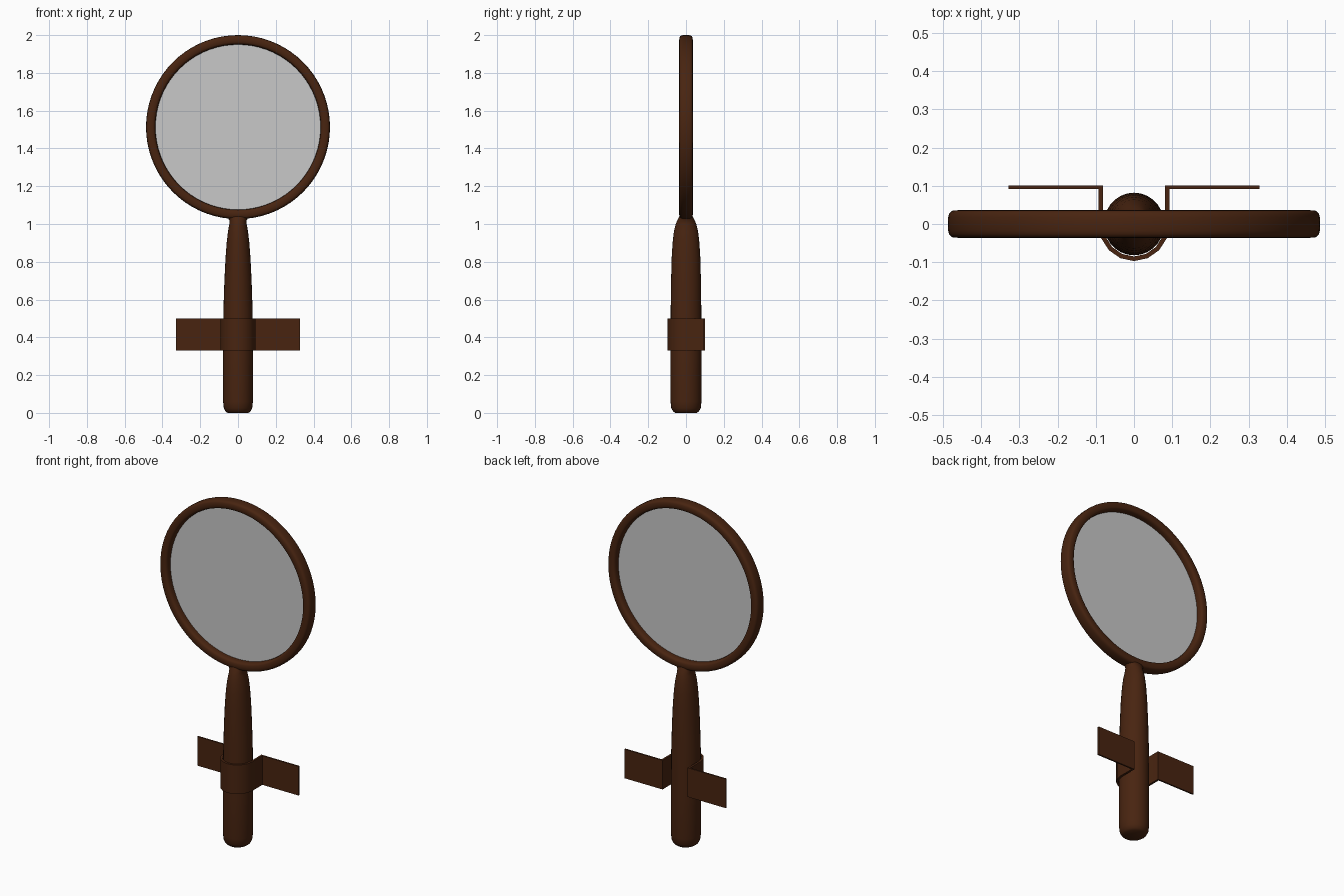
import bpy, bmesh, math

if "Cube" in bpy.data.objects:
    bpy.data.objects.remove(bpy.data.objects["Cube"])


def material(name, rgba):
    m = bpy.data.materials.new(name)
    m.diffuse_color = rgba
    m.use_nodes = True
    m.node_tree.nodes["Principled BSDF"].inputs["Base Color"].default_value = m.diffuse_color
    return m


brown = material("dark brown wood", (0.065, 0.0176, 0.0052, 1))
grey = material("pale grey glass", (0.58, 0.58, 0.58, 0.7))


def loft(name, rings, mat, caps=False, loop=False, angle=40):
    """Skin a list of equal-length closed point rings."""
    bm = bmesh.new()
    rows = [[bm.verts.new(p) for p in r] for r in rings]
    n = len(rows[0])
    pairs = list(zip(rows, rows[1:]))
    if loop:
        pairs.append((rows[-1], rows[0]))
    for a, b in pairs:
        for i in range(n):
            j = (i + 1) % n
            bm.faces.new((a[i], a[j], b[j], b[i]))
    if caps:
        bm.faces.new(rows[0][::-1])
        bm.faces.new(rows[-1])
    bmesh.ops.recalc_face_normals(bm, faces=bm.faces)
    me = bpy.data.meshes.new(name)
    bm.to_mesh(me)
    bm.free()
    me.materials.append(mat)
    ob = bpy.data.objects.new(name, me)
    bpy.context.collection.objects.link(ob)
    bpy.ops.object.select_all(action='DESELECT')
    ob.select_set(True)
    bpy.context.view_layer.objects.active = ob
    bpy.ops.object.shade_smooth_by_angle(angle=math.radians(angle))
    return ob


def spow(v, e):
    return math.copysign(abs(v) ** e, v)


TAU = 2 * math.pi
CZ = 1.513

# Round frame with a softened rectangular section
section = [(0.462 + 0.025 * spow(math.cos(TAU * k / 20), 0.6),
            0.036 * spow(math.sin(TAU * k / 20), 0.6)) for k in range(20)]
loft("round_frame",
     [[(r * math.cos(TAU * i / 72), y, CZ + r * math.sin(TAU * i / 72)) for r, y in section]
      for i in range(72)], brown, loop=True)

# Flat glass pane
bm = bmesh.new()
bm.faces.new([bm.verts.new((0.442 * math.cos(TAU * i / 72), 0, CZ + 0.442 * math.sin(TAU * i / 72)))
              for i in range(72)])
me = bpy.data.meshes.new("glass_pane")
bm.to_mesh(me)
bm.free()
me.materials.append(grey)
bpy.context.collection.objects.link(bpy.data.objects.new("glass_pane", me))

# Handle: height, half width, half depth
profile = [(0.0, 0.055, 0.057), (0.008, 0.066, 0.068), (0.025, 0.075, 0.078),
           (0.06, 0.079, 0.082), (0.3, 0.079, 0.082), (0.55, 0.077, 0.081),
           (0.7, 0.072, 0.079), (0.82, 0.066, 0.076), (0.9, 0.060, 0.071),
           (0.96, 0.053, 0.064), (1.0, 0.046, 0.054), (1.02, 0.046, 0.046),
           (1.035, 0.056, 0.038), (1.045, 0.068, 0.033), (1.06, 0.055, 0.028)]
loft("handle",
     [[(rx * math.cos(TAU * i / 28), ry * math.sin(TAU * i / 28), z) for i in range(28)]
      for z, rx, ry in profile], brown, caps=True)

# Strap wrapped round the front of the handle, with side wings at the back
T = 0.012


def strap_path(r, back, end):
    arc = [(r * math.cos(a), (r + 0.004) * math.sin(a))
           for a in (math.pi + math.pi * k / 8 for k in range(9))]
    return [(-end, back), (-r, back)] + arc + [(r, back), (end, back)]


outer = strap_path(0.093, 0.092, 0.328)
inner = strap_path(0.093 - T, 0.101, 0.328)
loft("clasp_strap",
     [[(ox, oy, 0.33), (ix, iy, 0.33), (ix, iy, 0.5), (ox, oy, 0.5)]
      for (ox, oy), (ix, iy) in zip(outer, inner)], brown, caps=True, angle=30)
